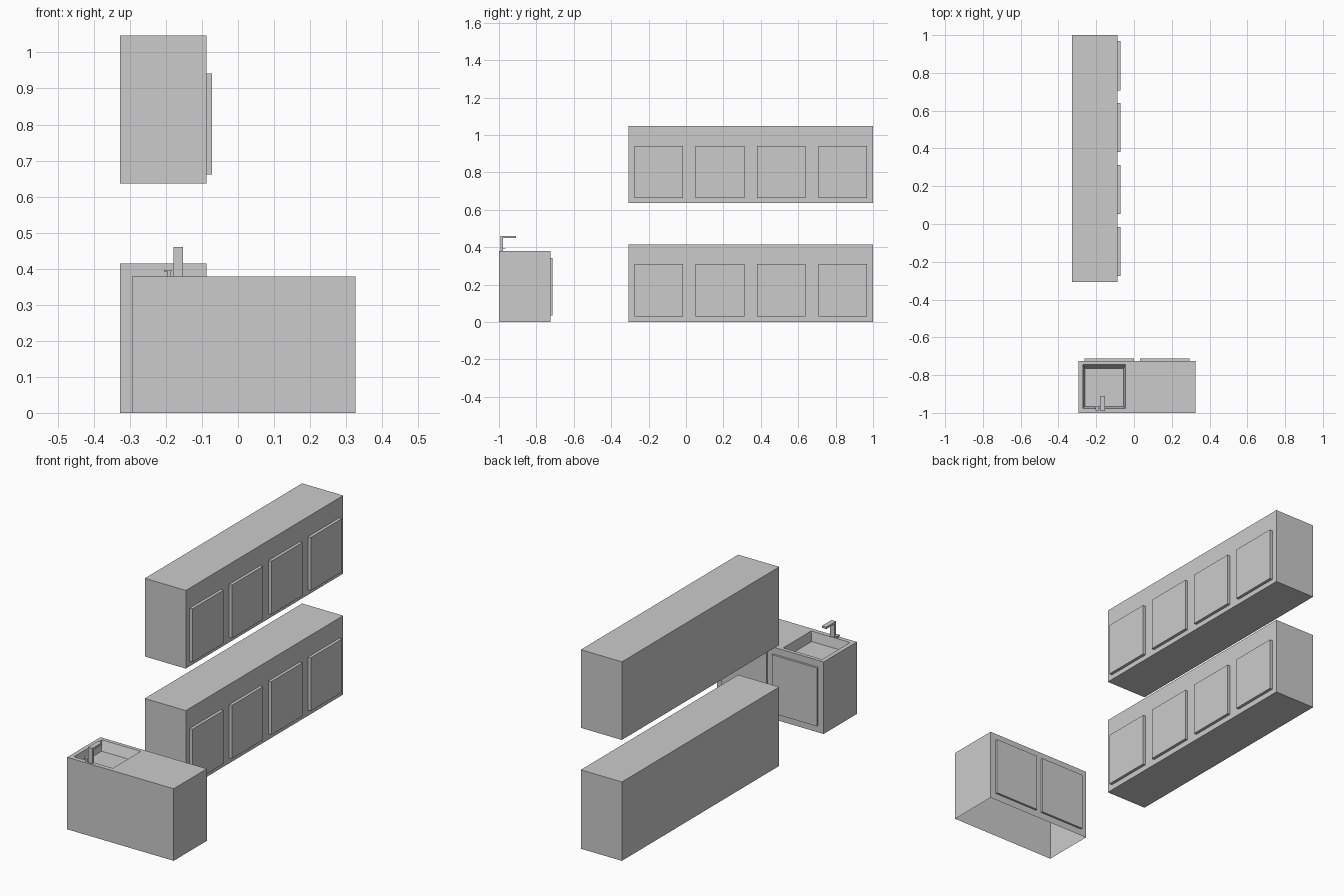
import bpy, bmesh

if "Cube" in bpy.data.objects:
    bpy.data.objects.remove(bpy.data.objects["Cube"])


def make(name, verts, faces):
    mesh = bpy.data.meshes.new(name)
    mesh.from_pydata(verts, [], faces)
    obj = bpy.data.objects.new(name, mesh)
    bpy.context.collection.objects.link(obj)
    return obj


def box(name, x0, x1, y0, y1, z0, z1):
    v = [(x, y, z) for z in (z0, z1) for x, y in ((x0, y0), (x1, y0), (x1, y1), (x0, y1))]
    f = [(3, 2, 1, 0), (4, 5, 6, 7)] + [(i, (i + 1) % 4, (i + 1) % 4 + 4, i + 4) for i in range(4)]
    return make(name, v, f)


def loop(x0, x1, y0, y1, z):
    return [(x0, y0, z), (x1, y0, z), (x1, y1, z), (x0, y1, z)]


def extrude_profile(name, pts, x0, x1):
    # closed (y, z) outline swept along x
    n = len(pts)
    v = [(x, y, z) for x in (x0, x1) for y, z in pts]
    f = [tuple(range(n))[::-1], tuple(range(n, 2 * n))]
    f += [(i, (i + 1) % n, (i + 1) % n + n, i + n) for i in range(n)]
    obj = make(name, v, f)
    bm = bmesh.new()
    bm.from_mesh(obj.data)
    bmesh.ops.recalc_face_normals(bm, faces=bm.faces)
    bm.to_mesh(obj.data)
    bm.free()
    return obj


# Long base and wall cabinets, four doors each
for label, z0, z1, d0, d1 in (("base", 0, 0.415, 0.029, 0.309),
                              ("wall", 0.636, 1.047, 0.662, 0.942)):
    box(label + "_cabinet", -0.327, -0.088, -0.308, 1.0, z0, z1)
    for i in range(4):
        y = -0.276 + 0.328 * i
        box(f"{label}_door_{i + 1}", -0.088, -0.072, y, y + 0.26, d0, d1)

# Sink cabinet: open underneath, with the basin sunk into the top
verts = (loop(-0.294, 0.326, -1.0, -0.724, 0)
         + loop(-0.294, 0.326, -1.0, -0.724, 0.379)
         + loop(-0.271, -0.045, -0.976, -0.744, 0.379)
         + loop(-0.259, -0.055, -0.966, -0.764, 0.33))
faces = [(a + i, a + (i + 1) % 4, a + (i + 1) % 4 + 4, a + i + 4)
         for a in (0, 4, 8) for i in range(4)]
faces.append((12, 13, 14, 15))
make("sink_cabinet", verts, faces)

# Sink cabinet doors
for i, x in enumerate((-0.262, 0.032)):
    box(f"sink_door_{i + 1}", x, x + 0.261, -0.724, -0.713, 0.036, 0.343)

# Faucet: upright and spout in one bent profile
extrude_profile("faucet", [(-0.991, 0.379), (-0.979, 0.379), (-0.979, 0.45),
                           (-0.91, 0.45), (-0.91, 0.46), (-0.991, 0.46)], -0.179, -0.153)

# Faucet handle: stem and lever
box("handle_stem", -0.195, -0.186, -0.987, -0.979, 0.379, 0.392)
box("handle_lever", -0.205, -0.185, -0.987, -0.965, 0.392, 0.397)
